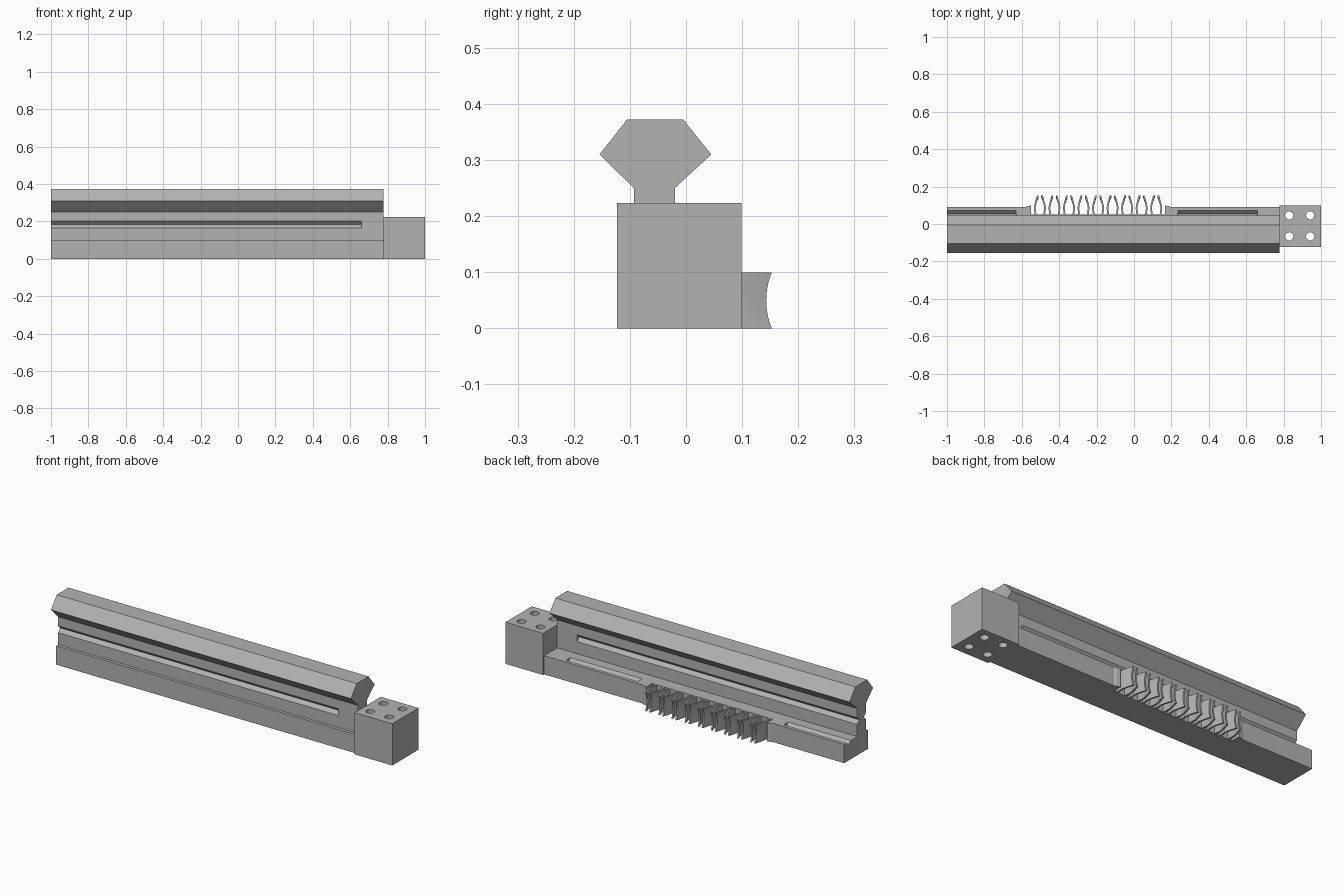
import bpy, bmesh, math

cube = bpy.data.objects.get("Cube")
if cube:
    bpy.data.objects.remove(cube, do_unlink=True)

grey = bpy.data.materials.new("plain grey")
grey.use_nodes = True
grey.diffuse_color = (0.45, 0.45, 0.45, 1)
grey.node_tree.nodes["Principled BSDF"].inputs["Base Color"].default_value = grey.diffuse_color


def loft(name, rings):
    """Closed solid through a list of equal-length point rings."""
    bm = bmesh.new()
    loops = [[bm.verts.new(p) for p in ring] for ring in rings]
    n = len(loops[0])
    for low, high in zip(loops, loops[1:]):
        for i in range(n):
            j = (i + 1) % n
            bm.faces.new((low[i], low[j], high[j], high[i]))
    bm.faces.new(loops[0])
    bm.faces.new(loops[-1])
    bmesh.ops.recalc_face_normals(bm, faces=bm.faces)
    mesh = bpy.data.meshes.new(name)
    bm.to_mesh(mesh)
    bm.free()
    mesh.materials.append(grey)
    obj = bpy.data.objects.new(name, mesh)
    bpy.context.collection.objects.link(obj)
    return obj


def prism_x(name, profile, a, b):
    return loft(name, [[(x, y, z) for y, z in profile] for x in (a, b)])


def prism_z(name, plan, a, b):
    return loft(name, [[(x, y, z) for x, y in plan] for z in (a, b)])


def rect(a, b, c, d):
    return [(a, c), (b, c), (b, d), (a, d)]


def cut(obj, cutters):
    """Subtract the cutters, bake the result and remove the cutters."""
    for c in cutters:
        c.hide_render = True
        mod = obj.modifiers.new("cut", 'BOOLEAN')
        mod.operation = 'DIFFERENCE'
        mod.solver = 'EXACT'
        mod.object = c
    graph = bpy.context.evaluated_depsgraph_get()
    baked = bpy.data.meshes.new_from_object(obj.evaluated_get(graph))
    obj.modifiers.clear()
    obj.data = baked
    for c in cutters:
        bpy.data.objects.remove(c, do_unlink=True)


def diamond(y, z, r=0.018):
    return [(y - r, z), (y, z - r), (y + r, z), (y, z + r)]


# Rail: wide foot, narrow web and angular head
BASE_TOP, WEB_FRONT, WEB_BACK = 0.1, -0.093, -0.02
LEFT_END, GROOVE_END = 0.777, 0.66
rail = prism_x("rail", [
    (-0.11, 0), (0.09, 0), (0.09, BASE_TOP), (WEB_BACK, BASE_TOP),
    (WEB_BACK, 0.25), (0.045, 0.31), (-0.005, 0.372), (-0.105, 0.372),
    (-0.154, 0.31), (WEB_FRONT, 0.25), (WEB_FRONT, BASE_TOP), (-0.11, BASE_TOP),
], -1, LEFT_END)

# Grooves in the web and ledge, and the open bay behind
BAY = (-0.55, 0.165)
cut(rail, [
    prism_x("front_groove", diamond(WEB_FRONT, 0.183), -1.1, GROOVE_END),
    prism_x("back_groove", diamond(WEB_BACK, 0.183), -1.1, GROOVE_END),
    prism_x("right_ledge_groove", diamond(0.053, BASE_TOP), -1.1, -0.63),
    prism_x("left_ledge_groove", diamond(0.053, BASE_TOP), 0.235, GROOVE_END),
    prism_z("bay", rect(*BAY, 0.05, 0.2), -0.1, 0.13),
])

# Flared lips beside the bay
for name, edge, out in (("right_lip", BAY[0], -1), ("left_lip", BAY[1], 1)):
    prism_z(name, [(edge, 0.085), (edge, 0.099), (edge + out * 0.02, 0.096),
                   (edge + out * 0.04, 0.085)], 0, BASE_TOP)

# Spring clips: paired bent leaves with a concave tip
PITCH, STEPS, TIP_RADIUS = 0.0777, 10, 0.13
THICK = 0.009
for k in range(9):
    middle = -0.503 + k * PITCH
    for side, label in ((-1, "right"), (1, "left")):
        rings = []
        for s in range(STEPS + 1):
            z = BASE_TOP * s / STEPS
            tip = 0.273 - math.sqrt(TIP_RADIUS ** 2 - (z - 0.05) ** 2)
            path = [(0.027, 0.045), (0.032, 0.085), (0.029, 0.105), (0.016, tip)]
            outline = path + [(x - THICK, y) for x, y in reversed(path)]
            rings.append([(middle + side * x, y, z) for x, y in outline])
        loft(f"clip_{k + 1}_{label}_leaf", rings)

# End block with four through holes
block = prism_x("end_block", rect(-0.123, 0.099, 0, 0.223), LEFT_END, 1)
holes = []
for hx in (0.83, 0.942):
    for hy in (-0.066, 0.046):
        ring = [(hx + 0.022 * math.cos(t * math.tau / 32),
                 hy + 0.022 * math.sin(t * math.tau / 32)) for t in range(32)]
        holes.append(prism_z("hole", ring, -0.1, 0.3))
cut(block, holes)

# Smooth the curved faces while keeping hard edges
for obj in bpy.context.collection.objects:
    obj.select_set(obj.type == 'MESH')
bpy.context.view_layer.objects.active = block
bpy.ops.object.shade_smooth_by_angle(angle=math.radians(20))
